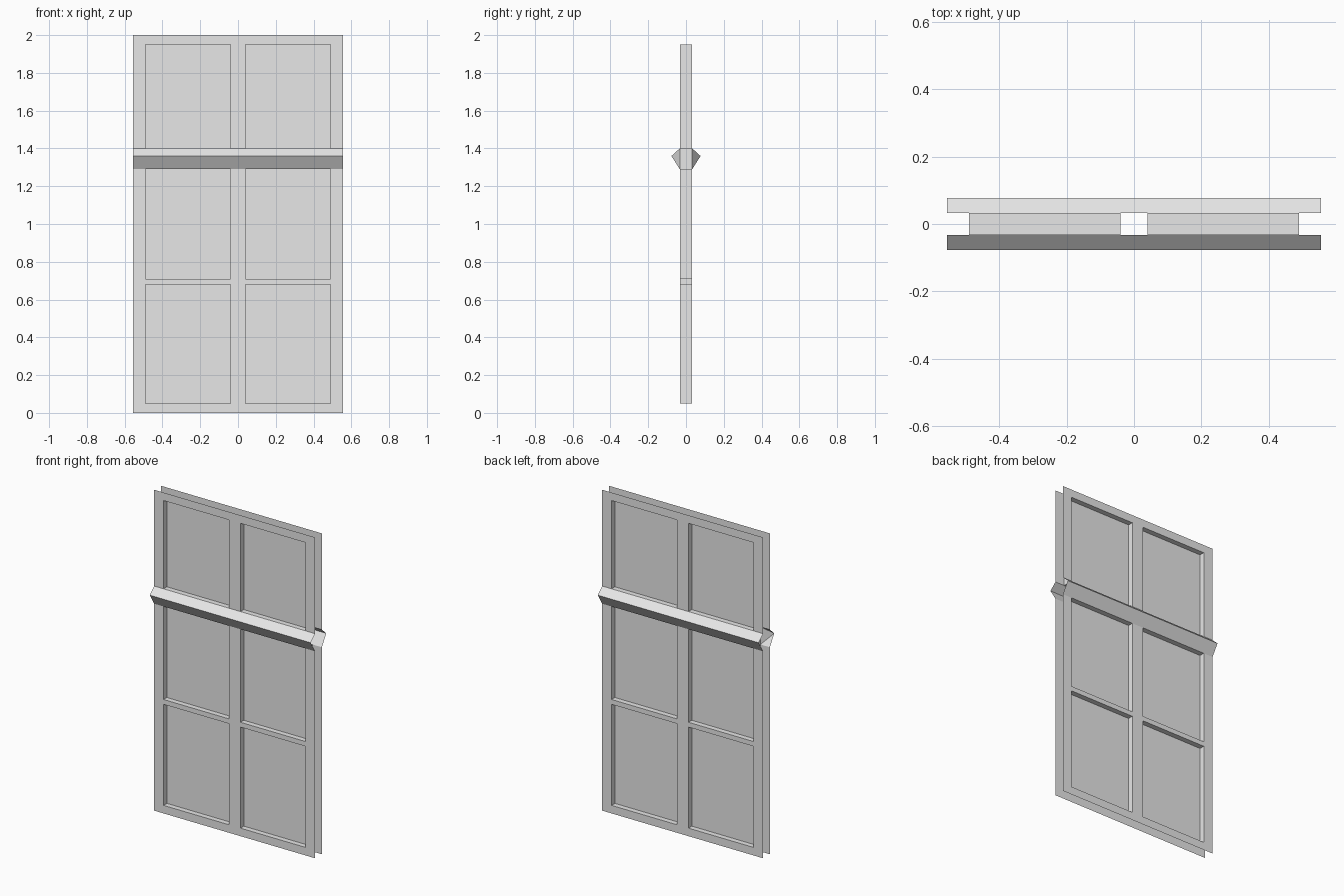
import bpy

if "Cube" in bpy.data.objects:
    bpy.data.objects.remove(bpy.data.objects["Cube"])

# Overall sizes
W, H, Y = 0.555, 2.0, 0.033          # half width, height, half thickness
XS = [-W, -0.49, -0.04, 0.04, 0.49, W]
ZS = [0, 0.05, 0.68, 0.71, 1.29, 1.40, 1.95, H]
OPEN_COLS, OPEN_ROWS, BAR_ROW = (1, 3), (1, 3, 5), 4
RIDGE_Y, RIDGE_Z = 0.077, 1.36

grey = bpy.data.materials.new("light_grey")
grey.diffuse_color = (0.8, 0.8, 0.8, 1)
grey.use_nodes = True
grey.node_tree.nodes["Principled BSDF"].inputs["Base Color"].default_value = grey.diffuse_color


def build(name, quads):
    """Make one flat-faced object from a list of polygons."""
    verts, faces = [], []
    for q in quads:
        faces.append(range(len(verts), len(verts) + len(q)))
        verts += q
    me = bpy.data.meshes.new(name)
    me.from_pydata(verts, [], [list(f) for f in faces])
    me.materials.append(grey)
    ob = bpy.data.objects.new(name, me)
    bpy.context.collection.objects.link(ob)
    return ob


def upright(x0, x1, z0, z1, y, facing):
    """Vertical face looking towards -y (facing -1) or +y (facing 1)."""
    q = [(x0, y, z0), (x1, y, z0), (x1, y, z1), (x0, y, z1)]
    return q if facing < 0 else q[::-1]


for side, s in (("front", -1), ("back", 1)):
    # Frame sheet with six openings, open behind the bar
    sheet = []
    for i in range(len(XS) - 1):
        for j in range(len(ZS) - 1):
            is_open = i in OPEN_COLS and (j in OPEN_ROWS or j - 1 == BAR_ROW)
            if j != BAR_ROW and not is_open:
                sheet.append(upright(XS[i], XS[i + 1], ZS[j], ZS[j + 1], s * Y, s))
    build(side + "_frame", sheet)

    # Hollow ridged bar across the frame
    zb, zt = ZS[BAR_ROW], ZS[BAR_ROW + 1]
    bar = []
    for (ya, za), (yb, zz) in (((Y, zb), (RIDGE_Y, RIDGE_Z)), ((RIDGE_Y, RIDGE_Z), (Y, zt))):
        q = [(-W, s * ya, za), (W, s * ya, za), (W, s * yb, zz), (-W, s * yb, zz)]
        bar.append(q if s < 0 else q[::-1])
    # slanted web inside the left end
    bar.append([(XS[1], s * Y, zb), (XS[1], s * Y, zt), (-W, s * RIDGE_Y, RIDGE_Z)])
    build(side + "_bar", bar)

# Opening walls running through the thickness
walls = []
for i in OPEN_COLS:
    x0, x1 = XS[i], XS[i + 1]
    for j in OPEN_ROWS:
        z0, z1 = ZS[j], ZS[j + 1]
        walls += [
            [(x0, -Y, z0), (x0, Y, z0), (x0, Y, z1), (x0, -Y, z1)],
            [(x1, -Y, z0), (x1, -Y, z1), (x1, Y, z1), (x1, Y, z0)],
            [(x0, -Y, z0), (x1, -Y, z0), (x1, Y, z0), (x0, Y, z0)],
            [(x0, -Y, z1), (x0, Y, z1), (x1, Y, z1), (x1, -Y, z1)],
        ]
# hidden webs that bridge the rails
for j in (2, BAR_ROW):
    x, z0, z1 = XS[1], ZS[j], ZS[j + 1]
    walls.append([(x, -Y, z0), (x, Y, z0), (x, Y, z1), (x, -Y, z1)])
build("opening_walls", walls)

# Recessed panes in the middle of the thickness
build("panes", [upright(XS[i], XS[i + 1], ZS[j], ZS[j + 1], 0, -1)
                for i in OPEN_COLS for j in OPEN_ROWS])
